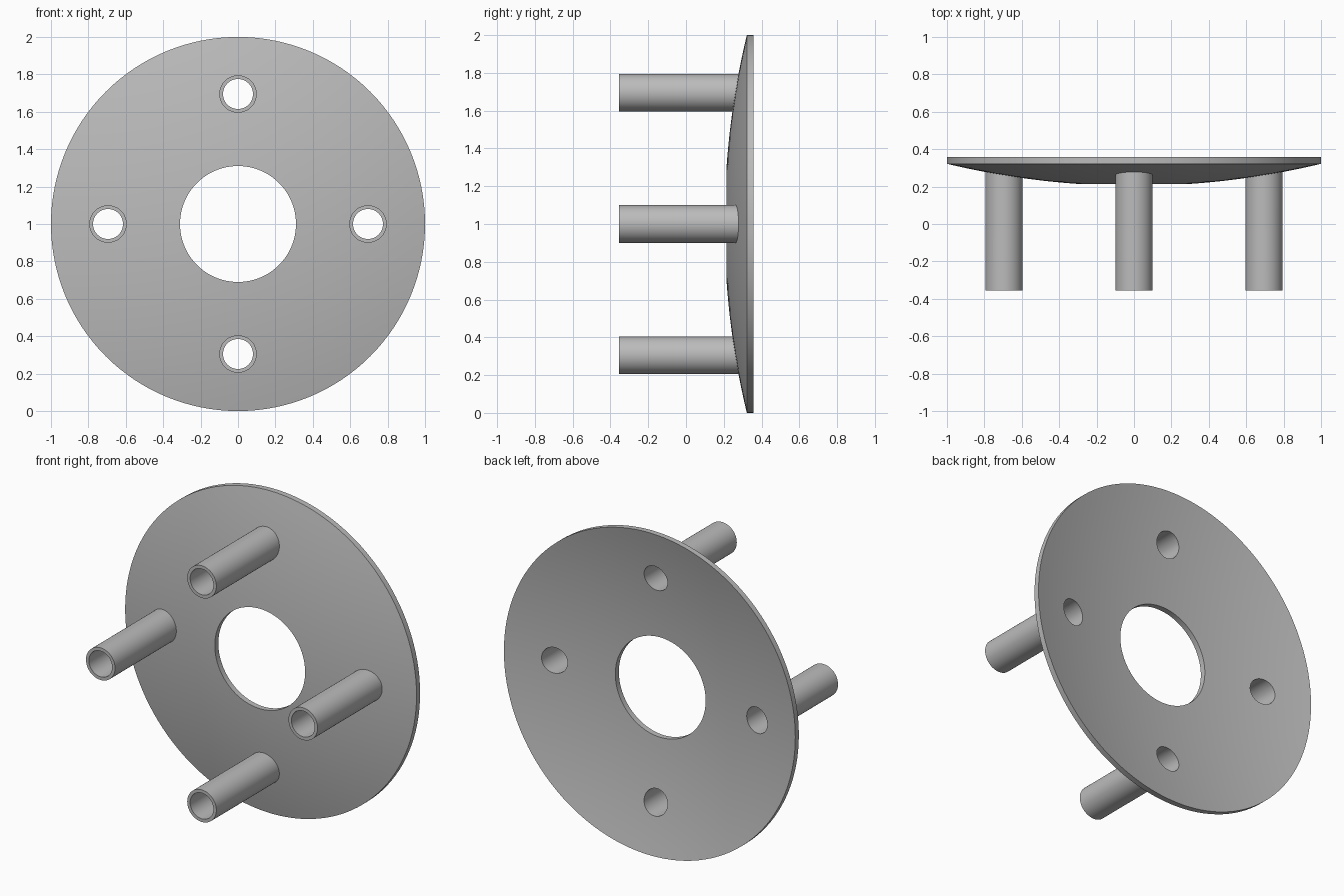
import bpy, bmesh, math
from mathutils import Matrix

cube = bpy.data.objects.get("Cube")
if cube:
    bpy.data.objects.remove(cube, do_unlink=True)

RIM_R, HOLE_R = 1.0, 0.31
TUBE_R, BORE_R, TUBE_POS = 0.1, 0.08, 0.695
FRONT_Y, THICK = -0.355, 0.035

grey = bpy.data.materials.new("plain grey")
grey.use_nodes = True
colour = (0.5, 0.5, 0.5, 1)
grey.diffuse_color = colour
grey.node_tree.nodes["Principled BSDF"].inputs["Base Color"].default_value = colour


def dish_y(r):
    """Front surface of the shallow spherical dish at radius r."""
    return 0.204 + 4.3 - math.sqrt(4.3 ** 2 - r * r)


def lathe(name, profile, segments):
    """Spin a closed (radius, y) profile about the y axis."""
    bm = bmesh.new()
    rings = []
    for i in range(segments):
        a = math.tau * i / segments
        rings.append([bm.verts.new((r * math.cos(a), y, r * math.sin(a)))
                      for r, y in profile])
    n = len(profile)
    for i in range(segments):
        a, b = rings[i], rings[(i + 1) % segments]
        for j in range(n):
            k = (j + 1) % n
            bm.faces.new((a[j], a[k], b[k], b[j]))
    bmesh.ops.recalc_face_normals(bm, faces=bm.faces)
    mesh = bpy.data.meshes.new(name)
    bm.to_mesh(mesh)
    bm.free()
    mesh.materials.append(grey)
    obj = bpy.data.objects.new(name, mesh)
    bpy.context.collection.objects.link(obj)
    return obj


def activate(obj):
    bpy.ops.object.select_all(action='DESELECT')
    obj.select_set(True)
    bpy.context.view_layer.objects.active = obj


def smooth(obj):
    activate(obj)
    bpy.ops.object.shade_smooth_by_angle(angle=math.radians(30))


# Dished plate with a central hole
steps = 14
radii = [HOLE_R + (RIM_R - HOLE_R) * i / steps for i in range(steps + 1)]
front = [(r, dish_y(r)) for r in radii]
back = [(r, y + THICK) for r, y in reversed(front)]
plate = lathe("dished_plate", front + back, 128)
plate.location.z = 1

# Four bolt holes through the plate
bm = bmesh.new()
for i in range(4):
    a = i * math.pi / 2
    place = Matrix.Translation((TUBE_POS * math.cos(a), 0.28, 1 + TUBE_POS * math.sin(a)))
    bmesh.ops.create_cone(bm, cap_ends=True, segments=48, radius1=BORE_R, radius2=BORE_R,
                          depth=0.4, matrix=place @ Matrix.Rotation(math.pi / 2, 4, 'X'))
cut_mesh = bpy.data.meshes.new("bolt_hole_cutter")
bm.to_mesh(cut_mesh)
bm.free()
cutter = bpy.data.objects.new("bolt_hole_cutter", cut_mesh)
bpy.context.collection.objects.link(cutter)
cutter.hide_render = True
cut = plate.modifiers.new("bolt holes", 'BOOLEAN')
cut.operation, cut.solver, cut.object = 'DIFFERENCE', 'EXACT', cutter
activate(plate)
bpy.ops.object.modifier_apply(modifier=cut.name)
bpy.data.objects.remove(cutter, do_unlink=True)
smooth(plate)

# Hollow standoff tubes, their rear ends shaped to sit on the dish
for i, side in enumerate(("left", "top", "right", "bottom")):
    a = i * math.pi / 2
    cx, cz = TUBE_POS * math.cos(a), TUBE_POS * math.sin(a)
    tube = lathe(side + "_tube", [(BORE_R, FRONT_Y), (TUBE_R, FRONT_Y),
                                  (TUBE_R, 0.2), (BORE_R, 0.2)], 48)
    for v in tube.data.vertices:
        if v.co.y > 0:
            v.co.y = dish_y(math.hypot(v.co.x + cx, v.co.z + cz)) + 0.002
    tube.location = (cx, 0, 1 + cz)
    smooth(tube)
